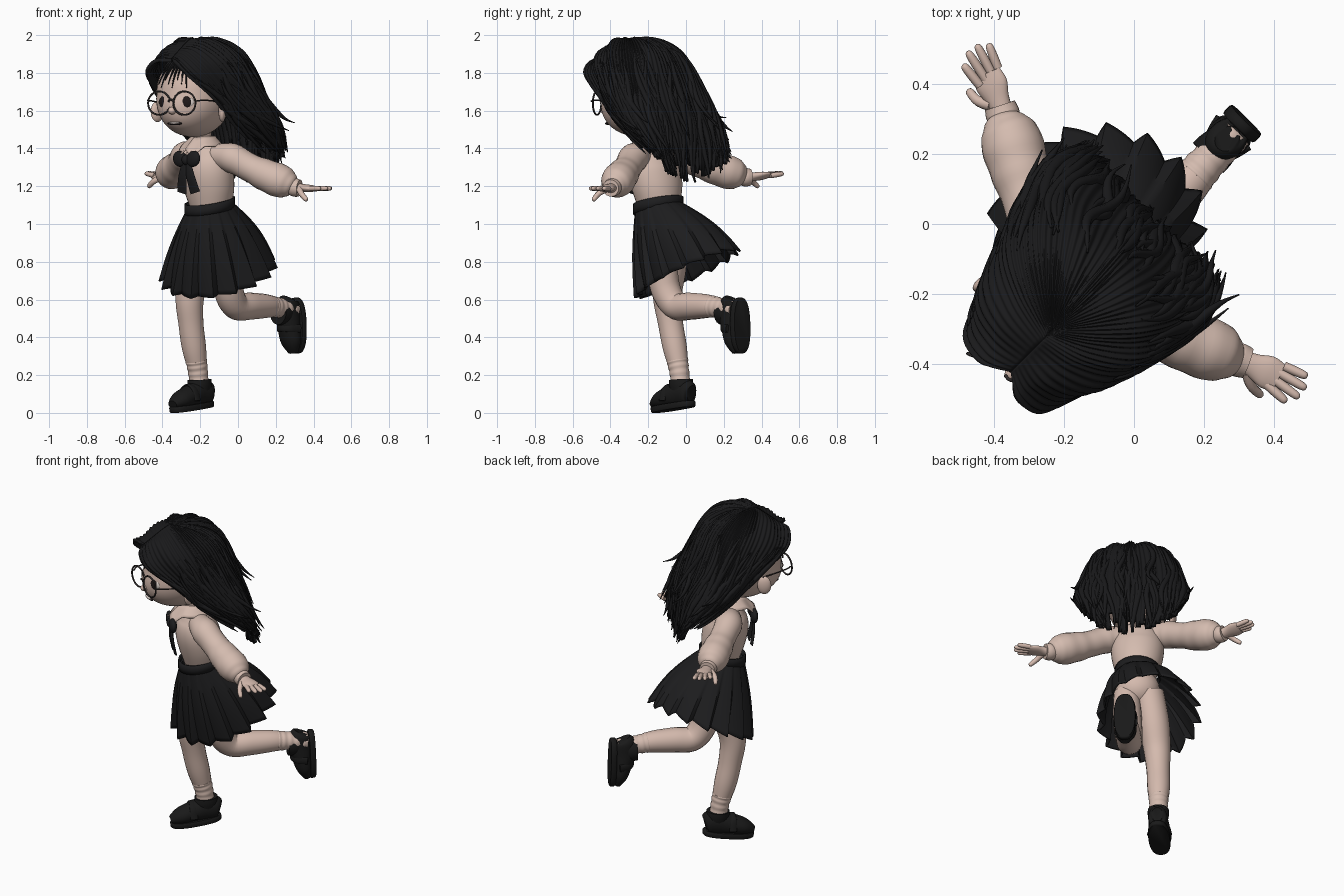
import bpy, bmesh, math, random
from mathutils import Vector as V, Matrix as M

if "Cube" in bpy.data.objects:
    bpy.data.objects.remove(bpy.data.objects["Cube"])

random.seed(4)
BODY = M.Rotation(math.radians(-45), 4, 'Z')
HEAD = M.Translation((-.225, -.215, 0)) @ M.Rotation(math.radians(-30), 4, 'Z')
ID = M.Identity(4)

def material(name, *c):
    m = bpy.data.materials.new(name)
    m.diffuse_color = (*c, 1)
    m.use_nodes = True
    m.node_tree.nodes["Principled BSDF"].inputs["Base Color"].default_value = m.diffuse_color
    return m

SKIN = material("skin", .66, .49, .42)
CLOTH = material("blouse_cloth", .66, .50, .43)
HAIR = material("black_hair", .010, .010, .011)
SKIRT = material("black_skirt", .012, .012, .013)
SHOE = material("black_leather", .010, .010, .010)
FRAME = material("dark_frame", .03, .025, .025)
WHITE = material("eye_white", .7, .62, .58)
DARK = material("dark_eye", .015, .01, .01)

def finish(name, bm, mats, frame=ID, thick=0, angle=50):
    bm.transform(frame)
    bmesh.ops.recalc_face_normals(bm, faces=bm.faces)
    me = bpy.data.meshes.new(name)
    bm.to_mesh(me)
    bm.free()
    for m in mats if isinstance(mats, list) else [mats]:
        me.materials.append(m)
    ob = bpy.data.objects.new(name, me)
    bpy.context.collection.objects.link(ob)
    if thick:
        ob.modifiers.new("thickness", 'SOLIDIFY').thickness = thick
    bpy.ops.object.select_all(action='DESELECT')
    ob.select_set(True)
    bpy.context.view_layer.objects.active = ob
    bpy.ops.object.shade_smooth_by_angle(angle=math.radians(angle))
    return ob

def cr(pts, t):
    """Smooth curve through pts, t from 0 to 1."""
    n = len(pts) - 1
    i = max(0, min(n - 1, int(t * n)))
    f = t * n - i
    a, b, c, d = (V(pts[max(0, min(n, k))]) for k in (i - 1, i, i + 1, i + 2))
    return b + (c - a) * (f / 2) + (a * 2 - b * 5 + c * 4 - d) * (f * f / 2) + (b * 3 - a - c * 3 + d) * (f ** 3 / 2)

def grid(bm, rows, closed):
    vs = [[bm.verts.new(p) for p in r] for r in rows]
    n = len(rows[0])
    for r0, r1 in zip(vs, vs[1:]):
        for j in range(n if closed else n - 1):
            k = (j + 1) % n
            bm.faces.new((r0[j], r0[k], r1[k], r1[j]))
    return vs

def tube(name, pts, rad, mat, frame=ID, steps=20, seg=20, ripple=0, waves=8, bm=None):
    """Tapered round loft; rad holds (side, depth) radii or plain numbers."""
    own = bm is None
    bm = bm or bmesh.new()
    rad = [(r, r, 0) if not isinstance(r, tuple) else (*r, 0) for r in rad]
    side, rows = V((1, 0, 0)), []
    for i in range(steps + 1):
        t = i / steps
        p, r = cr(pts, t), cr(rad, t)
        d = (cr(pts, min(1, t + .02)) - cr(pts, max(0, t - .02))).normalized()
        if abs(d.dot(side)) > .95:
            side = V((0, 1, 0))
        side = (side - d * side.dot(d)).normalized()
        up = d.cross(side)
        k = 1 + ripple * math.sin(waves * t * math.tau)
        rows.append([p + (side * math.cos(q) * r[0] + up * math.sin(q) * r[1]) * k
                     for q in (math.tau * j / seg for j in range(seg))])
    vs = grid(bm, rows, True)
    bm.faces.new(vs[0])
    bm.faces.new(vs[-1])
    if own:
        return finish(name, bm, mat, frame)

def blob(name, loc, scale, mat, frame=ID, rot=(0, 0, 0)):
    bm = bmesh.new()
    bmesh.ops.create_uvsphere(bm, u_segments=24, v_segments=14, radius=1)
    r = M.Rotation(rot[2], 4, 'Z') @ M.Rotation(rot[1], 4, 'Y') @ M.Rotation(rot[0], 4, 'X')
    bm.transform(M.Translation(loc) @ r @ M.Diagonal((*scale, 1)))
    return finish(name, bm, mat, frame)

# Torso, neck, hips
tube("blouse", [(0, -.20, 1.09), (0, -.215, 1.19), (0, -.235, 1.29), (0, -.24, 1.37), (0, -.255, 1.44)],
     [(.112, .108), (.142, .125), (.15, .125), (.125, .1), (.06, .06)], CLOTH, BODY, 24, 32)
tube("neck", [(0, -.25, 1.38), (0, -.27, 1.45), (0, -.29, 1.53)], [.06, .055, .06], SKIN, BODY)
blob("hips", (0, -.18, .99), (.13, .115, .115), SKIN, BODY)

# Collar with two front points
bm, rows = bmesh.new(), []
for k in range(5):
    row = []
    for j in range(49):
        q = math.tau * j / 48 - math.pi / 2
        off = abs(j - 24) / 24            # 0 at back, 1 at front
        peak = max(0, 1 - abs(off - .88) / .16)
        r = .064 + .012 * k + .006 * peak * k
        row.append((r * math.cos(q), -.26 + r * math.sin(q) - .004 * k * off, 1.465 - k * (.013 + .014 * peak)))
    rows.append(row)
grid(bm, rows, False)
finish("collar", bm, CLOTH, BODY, .008)

# Neck bow
blob("bow_knot", (0, -.388, 1.34), (.024, .024, .028), SKIRT, BODY)
for s in (-1, 1):
    blob("bow_loop", (s * .05, -.385, 1.345), (.048, .022, .042), SKIRT, BODY, (0, s * -.3, 0))
    tube("bow_tail", [(s * .01, -.385, 1.33), (s * .03, -.385, 1.25), (s * .05, -.37, 1.165)],
         [(.018, .008), (.03, .008), (.036, .006)], SKIRT, BODY)

# Pleated skirt, hem lifted at the back
def waist(q, r, dz):
    x, y = math.cos(q) * r, math.sin(q) * r
    return V((-.15 + x, -.147 + y, 1.095 + dz + .16 * (x + y)))

bm, rows = bmesh.new(), []
N = 16
for i in range(19):
    t, row = i / 18, []
    for j in range(N * 10):
        q = math.tau * j / (N * 10)
        f = (j % 10) / 10
        pleat = (f / .8 if f < .8 else (1 - f) / .2) - .5
        k = 1 + pleat * (.02 + .13 * t)
        c, s = math.cos(q), math.sin(q)
        hem = V((-.105 + .295 * c * k, .008 + .265 * s * k, .74 + .045 * c + .122 * s - .015 * pleat))
        p = waist(q, .122 * k, 0).lerp(hem, t)
        bulge = (.014 + .012 * max(0, c + s)) * math.sin(math.pi * t)
        row.append(p + V((c * bulge, s * bulge, bulge * .4)))
    rows.append(row)
grid(bm, rows, True)
finish("pleated_skirt", bm, SKIRT, ID, .01, 35)
bm = bmesh.new()
grid(bm, [[waist(math.tau * j / 40, .123, z) for j in range(40)] for z in (-.025, 0, .03)], True)
finish("waistband", bm, SKIRT, ID, .01)

# Legs and socks
tube("standing_leg", [(-.07, -.18, .96), (-.095, -.215, .78), (-.11, -.25, .62), (-.118, -.235, .48),
                      (-.123, -.205, .34), (-.125, -.17, .2), (-.125, -.16, .09)],
     [.085, .088, .077, .067, .064, .047, .045], SKIN, BODY, 30)
tube("raised_leg", [(.055, -.165, .95), (.05, -.135, .79), (.04, -.11, .65), (.03, -.045, .567), (.03, .06, .565),
                    (.028, .19, .565), (.022, .29, .557), (.018, .39, .545)],
     [.075, .082, .079, .073, .072, .062, .046, .045], SKIN, BODY, 36)
tube("standing_sock", [(-.124, -.188, .275), (-.125, -.172, .2), (-.125, -.16, .09)], [.057, .052, .054],
     CLOTH, BODY, 40, 20, .025, 5)
tube("raised_sock", [(.026, .22, .563), (.022, .3, .555), (.018, .39, .545)], [.058, .052, .053],
     CLOTH, BODY, 40, 20, .025, 5)

# Shoes: toe along -y, sole at z = 0
def shoe(name, place):
    f = BODY @ place
    bm, outline = bmesh.new(), []
    for j in range(40):
        q = math.tau * j / 40
        c, s = math.cos(q), math.sin(q)
        outline.append((.062 * math.copysign(abs(c) ** .75, c), -.045 + .148 * math.copysign(abs(s) ** .85, s)))
    vs = grid(bm, [[(x * k, y * k - .045 * (1 - k), z) for x, y in outline]
                   for z, k in ((0, .96), (.006, 1), (.026, 1), (.032, .96))], True)
    bm.faces.new(vs[0])
    bm.faces.new(vs[-1])
    finish(name + "_sole", bm, SHOE, f)
    tube(name + "_upper", [(0, .098, .07), (0, .08, .075), (0, .01, .08), (0, -.06, .072), (0, -.13, .06), (0, -.187, .045)],
         [(.03, .04), (.052, .068), (.057, .072), (.062, .058), (.06, .046), (.03, .022)], SHOE, f, 24, 28)
    tube(name + "_collar", [(0, .025, .07), (0, .028, .12), (0, .03, .152)], [(.05, .066), (.06, .069), (.061, .066)], SHOE, f)
    tube(name + "_strap", [(-.063, -.06, .05), (-.045, -.055, .108), (0, -.05, .132), (.045, -.055, .108), (.063, -.06, .05)],
         [(.008, .022)] * 5, SHOE, f)

shoe("standing_shoe", M.Translation((-.125, -.175, .022)) @ M.Rotation(math.radians(7), 4, 'X'))
shoe("raised_shoe", M.Translation((.016, .437, .508)) @ M.Rotation(math.radians(92), 4, 'X'))

# Arms: puffed sleeves, cuffs, hands
for s, side in ((1, "left"), (-1, "right")):
    def A(u, v, z):
        return (s * u, v + (.05 * (u - .1) if s < 0 else 0), z + (.14 * (u - .1) if s < 0 else 0))
    tube(side + "_sleeve", [A(.07, -.24, 1.36), A(.17, -.22, 1.35), A(.26, -.175, 1.30), A(.34, -.135, 1.26),
                            A(.42, -.095, 1.225), A(.465, -.075, 1.205), A(.485, -.065, 1.195)],
         [.06, .078, .074, .085, .088, .065, .04], CLOTH, BODY, 36, 24, .012, 7)
    tube(side + "_cuff", [A(.47, -.072, 1.2), A(.49, -.062, 1.193), A(.512, -.052, 1.19)], [.046, .049, .045], CLOTH, BODY)
    tube(side + "_palm", [A(.49, -.06, 1.19), A(.53, -.045, 1.19), A(.57, -.03, 1.188), A(.605, -.018, 1.186)],
         [(.03, .028), (.036, .022), (.048, .019), (.042, .013)], SKIN, BODY)
    bm = bmesh.new()
    for k, length in ((-1.5, .085), (-.5, .1), (.5, .095), (1.5, .075)):
        d = V((.97 - .04 * abs(k), .2 + .1 * k, .02))
        b = V((.592, -.02 + .024 * k, 1.187))
        tube("", [A(*(b + d * length * t)) for t in (0, .5, .9, 1)], [.0135, .0135, .011, .004], SKIN, steps=10, seg=10, bm=bm)
    tube("", [A(.53, -.07, 1.185), A(.565, -.09, 1.16), A(.6, -.09, 1.13), A(.606, -.09, 1.125)],
         [.018, .015, .012, .005], SKIN, steps=10, seg=10, bm=bm)
    finish(side + "_fingers", bm, SKIN, BODY)

# Head: rounded skull with full cheeks; scalp coloured by position
bm = bmesh.new()
bmesh.ops.create_uvsphere(bm, u_segments=40, v_segments=28, radius=1)
for v in bm.verts:
    x, y, z = v.co
    low = max(0, -z)
    front = .237 * (1 + .24 * low) if y < 0 else .225
    v.co = (x * .195, y * front - .02 * low, 1.69 + z * .23)
for f in bm.faces:
    c = f.calc_center_median()
    f.material_index = int(c.z > 1.84 or (c.y > .04 and c.z > 1.55))
finish("head", bm, [SKIN, HAIR], HEAD)

# Face and glasses
blob("nose", (0, -.245, 1.60), (.022, .026, .02), SKIN, HEAD)
blob("mouth", (0, -.218, 1.532), (.045, .012, .009), DARK, HEAD)
blob("teeth", (0, -.225, 1.535), (.034, .007, .006), WHITE, HEAD)
for s in (-1, 1):
    blob("eye_white", (s * .075, -.214, 1.645), (.036, .013, .03), WHITE, HEAD, (0, 0, s * .35))
    blob("iris", (s * .073, -.223, 1.645), (.027, .009, .03), DARK, HEAD, (0, 0, s * .35))
    blob("ear", (s * .198, -.06, 1.595), (.02, .04, .055), SKIN, HEAD, (0, 0, s * .5))
    ring = [(s * .077 + .062 * math.cos(q), -.261 + .02 * abs(math.cos(q) + 1) * .5, 1.64 + .062 * math.sin(q))
            for q in (math.tau * j / 24 for j in range(25))]
    tube("lens_rim", ring, [.005, .005], FRAME, HEAD, 48, 8)
    tube("temple_arm", [(s * .14, -.25, 1.65), (s * .175, -.2, 1.655), (s * .2, -.05, 1.645)], [.004] * 3, FRAME, HEAD, 12, 8)
tube("bridge", [(-.015, -.261, 1.65), (0, -.266, 1.66), (.015, -.261, 1.65)], [.005] * 3, FRAME, HEAD, 8, 8)

# Hair: key strands from the back (first) to the face edge (last), six points each
KEYS = [
    [(0, -.37, 1.975), (0, -.25, 1.98), (0, -.11, 1.91), (0, -.03, 1.73), (0, .03, 1.5), (0, .05, 1.23)],
    [(0, -.38, 1.975), (.09, -.28, 1.98), (.18, -.17, 1.905), (.235, -.08, 1.71), (.24, .02, 1.5), (.19, .07, 1.28)],
    [(0, -.42, 1.975), (.13, -.39, 1.965), (.245, -.32, 1.87), (.29, -.21, 1.69), (.315, -.07, 1.53), (.27, .05, 1.38)],
    [(0, -.55, 1.875), (.075, -.585, 1.865), (.16, -.56, 1.79), (.207, -.41, 1.67), (.225, -.26, 1.53), (.24, -.06, 1.38)]]

def strand(a, t, out=0):
    p = cr([cr([k[i] for k in KEYS], abs(a)) for i in range(6)], t)
    p.x = math.copysign(1, a) * p.x + .05 * (1 - .75 * min(t, 1))
    return p + (p - V((0, -.27, 1.62))).normalized() * out

bm, cols = bmesh.new(), []
length = 1
for j in range(361):
    a = j / 180 - 1
    if j % 6 == 0:
        length = random.uniform(.84, 1.02)
    cols.append([strand(a, t * length, min(1, t * 4) * (.004 * math.cos(j * math.tau / 6) + .007 * math.sin(a * 31 + t * 5)))
                 for t in (i / 30 for i in range(31))])
grid(bm, cols, False)
finish("hair_mass", bm, HAIR, BODY, .02, 80)

# Loose wavy locks over the lower mass, some short with flicked tips
bm = bmesh.new()
for k in range(90):
    a = random.uniform(-.98, .98)
    wild = k % 6 == 0
    t0, ph = random.uniform(.35, .6), random.uniform(0, 6)
    end = random.uniform(.75, .95) if wild else random.uniform(.92, 1.05)
    flick = random.uniform(.03, .07) if wild else random.uniform(0, .02)
    pts = []
    for i in range(9):
        f = i / 8
        p = strand(max(-1, min(1, a + .03 * math.sin(f * 7 + ph))), t0 + (end - t0) * f, flick * f ** 4)
        pts.append(p + V((0, flick * .4 * f ** 4, flick * .8 * f ** 6)))
    tube("", pts, [.003, .014, .017, .012, .002], HAIR, steps=20, seg=7, bm=bm)
finish("hair_locks", bm, HAIR, BODY, 0, 80)

# Wispy fringe lying on the forehead
bm = bmesh.new()
for k in range(9):
    x0, x1 = .0 + .014 * (k - 4), .026 * (k - 5)
    pts = []
    for f in (0, .35, .7, 1):
        x, z = x0 + (x1 - x0) * f, 1.87 - f * (.11 + .02 * (k % 3))
        y = -.243 * math.sqrt(max(.1, 1 - (x / .2) ** 2 - ((z - 1.69) / .24) ** 2))
        pts.append((x, y - .008, z))
    tube("", pts, [.012, .007, .004, .002], HAIR, steps=10, seg=7, bm=bm)
finish("fringe", bm, HAIR, HEAD)
